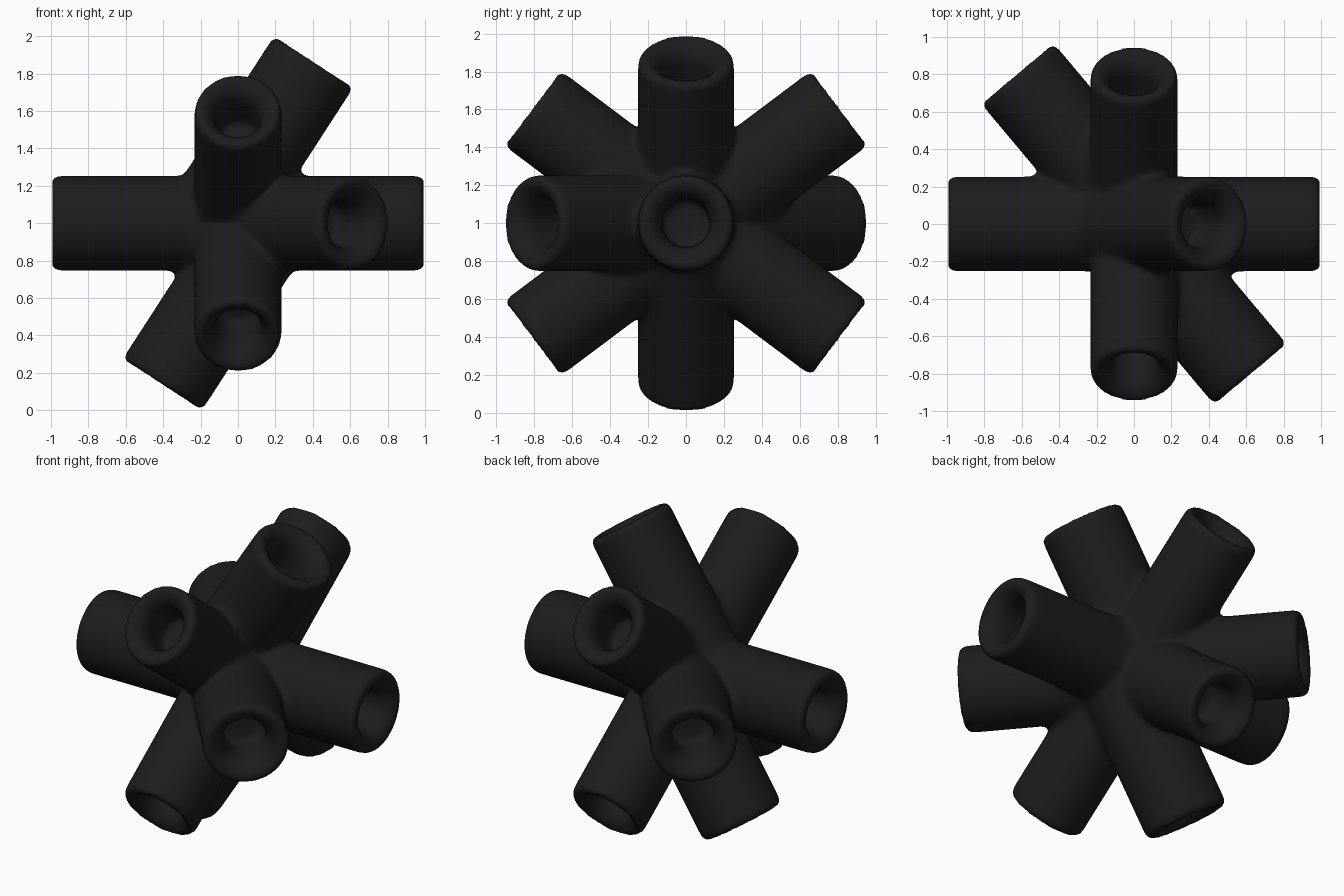
import bpy, bmesh, math
from mathutils import Vector, Matrix

if "Cube" in bpy.data.objects:
    bpy.data.objects.remove(bpy.data.objects["Cube"])

CENTRE = Vector((0, 0, 1))
SEG = 48

# Tubes: base point (from hub centre), direction, length, radius, squash in x
half = [
    ((0, 0, 0), (1, 0, 0), 1.0, 0.25, 1.0),
    ((0, 0, 0), (0, 0.8, 0.6), 1.015, 0.245, 0.94),
    ((0, 0, 0), (0, -0.8, 0.6), 1.015, 0.245, 0.94),
    ((-0.11, 0, 0.07), (0.545, 0, 0.839), 0.95, 0.25, 1.0),
    ((-0.03, -0.026, 0), (0.643, -0.766, 0), 1.02, 0.25, 1.0),
]


def add_tube(bm, base, d, L, r, squash):
    """Closed tube: outer wall, rounded rim, flared lip and a blind socket."""
    profile = [(r + 0.004, -0.08), (r + 0.004, L - 0.025), (r - 0.01, L - 0.003),
               (r - 0.035, L), (0.185, L - 0.015), (0.16, L - 0.035), (0.14, L - 0.065),
               (0.13, L - 0.1), (0.127, L - 0.3)]
    rot = d.to_track_quat('Z', 'Y').to_matrix().to_4x4()
    m = Matrix.Translation(CENTRE + base) @ Matrix.Diagonal((squash, 1, 1, 1)) @ rot
    rings = []
    for pr, s in profile:
        rings.append([bm.verts.new(m @ Vector((pr * math.cos(a), pr * math.sin(a), s)))
                      for a in (2 * math.pi * i / SEG for i in range(SEG))])
    for lo, hi in zip(rings, rings[1:]):
        for i in range(SEG):
            j = (i + 1) % SEG
            bm.faces.new((lo[i], lo[j], hi[j], hi[i]))
    # Base cap and socket floor as triangle fans
    for ring, s, flip in ((rings[0], profile[0][1], True), (rings[-1], profile[-1][1], False)):
        c = bm.verts.new(m @ Vector((0, 0, s)))
        for i in range(SEG):
            j = (i + 1) % SEG
            bm.faces.new((ring[j], ring[i], c) if flip else (ring[i], ring[j], c))


# Five tubes, each repeated point-symmetrically through the hub centre
bm = bmesh.new()
for base, d, L, r, sq in half:
    for s in (1, -1):
        add_tube(bm, Vector(base) * s, Vector(d).normalized() * s, L, r, sq)
me = bpy.data.meshes.new("tube_hub")
bm.to_mesh(me)
bm.free()
hub = bpy.data.objects.new("tube_hub", me)
bpy.context.scene.collection.objects.link(hub)

# Dark finish
mat = bpy.data.materials.new("black_plastic")
mat.diffuse_color = (0.012, 0.012, 0.012, 1)
mat.use_nodes = True
mat.node_tree.nodes["Principled BSDF"].inputs["Base Color"].default_value = mat.diffuse_color
me.materials.append(mat)

# Fuse the tubes into one skin and soften the joints
fuse = hub.modifiers.new("fuse", 'REMESH')
fuse.mode = 'VOXEL'
fuse.voxel_size = 0.02
fuse.use_smooth_shade = True
soften = hub.modifiers.new("soften", 'SMOOTH')
soften.factor = 0.5
soften.iterations = 10
